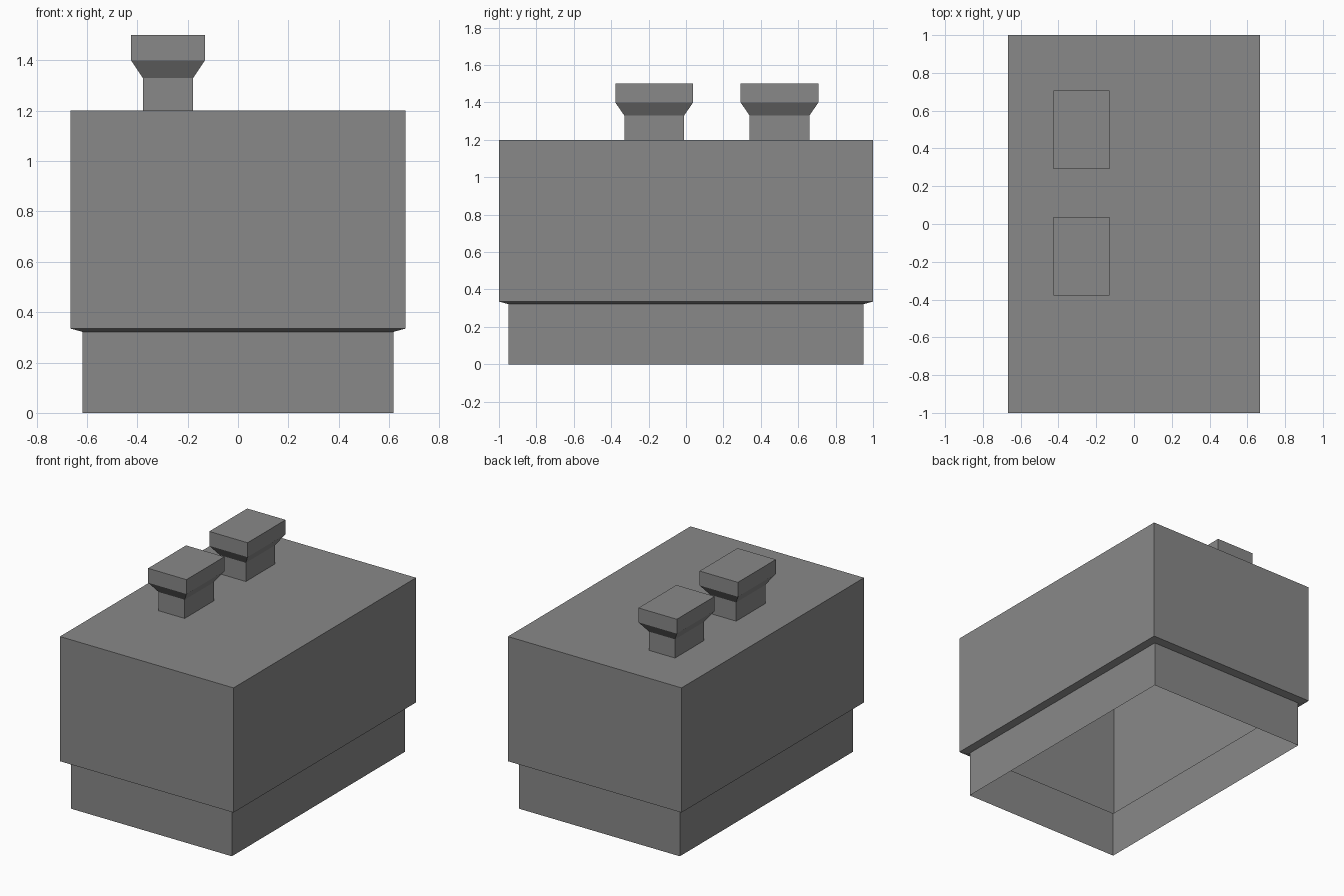
import bpy
import bmesh

cube = bpy.data.objects.get("Cube")
if cube:
    bpy.data.objects.remove(cube, do_unlink=True)

grey = bpy.data.materials.new("mid grey")
grey.use_nodes = True
colour = (0.25, 0.25, 0.25, 1)
grey.diffuse_color = colour
grey.node_tree.nodes["Principled BSDF"].inputs["Base Color"].default_value = colour


def stepped_box(name, centre, sections):
    """Skin rectangular sections (half x, half y, z), capped on top, open below."""
    bm = bmesh.new()
    rings = []
    for hx, hy, z in sections:
        corners = ((-hx, -hy), (hx, -hy), (hx, hy), (-hx, hy))
        rings.append([bm.verts.new((x, y, z)) for x, y in corners])
    for low, high in zip(rings, rings[1:]):
        for i in range(4):
            j = (i + 1) % 4
            bm.faces.new((low[i], low[j], high[j], high[i]))
    bm.faces.new(rings[-1])
    mesh = bpy.data.meshes.new(name)
    bm.to_mesh(mesh)
    bm.free()
    mesh.materials.append(grey)
    obj = bpy.data.objects.new(name, mesh)
    obj.location = (*centre, 0)
    bpy.context.collection.objects.link(obj)
    return obj


# Hollow building shell: recessed base, narrow overhang, tall upper walls, flat roof
stepped_box("building_shell", (0, 0), [
    (0.618, 0.95, 0), (0.618, 0.95, 0.322),
    (0.666, 1.0, 0.335), (0.666, 1.0, 1.2)])

# Two roof vents with flared caps
for name, y in (("front_vent", -0.17), ("back_vent", 0.5)):
    stepped_box(name, (-0.278, y), [
        (0.1, 0.16, 1.2), (0.1, 0.16, 1.33),
        (0.147, 0.208, 1.4), (0.147, 0.208, 1.5)])
